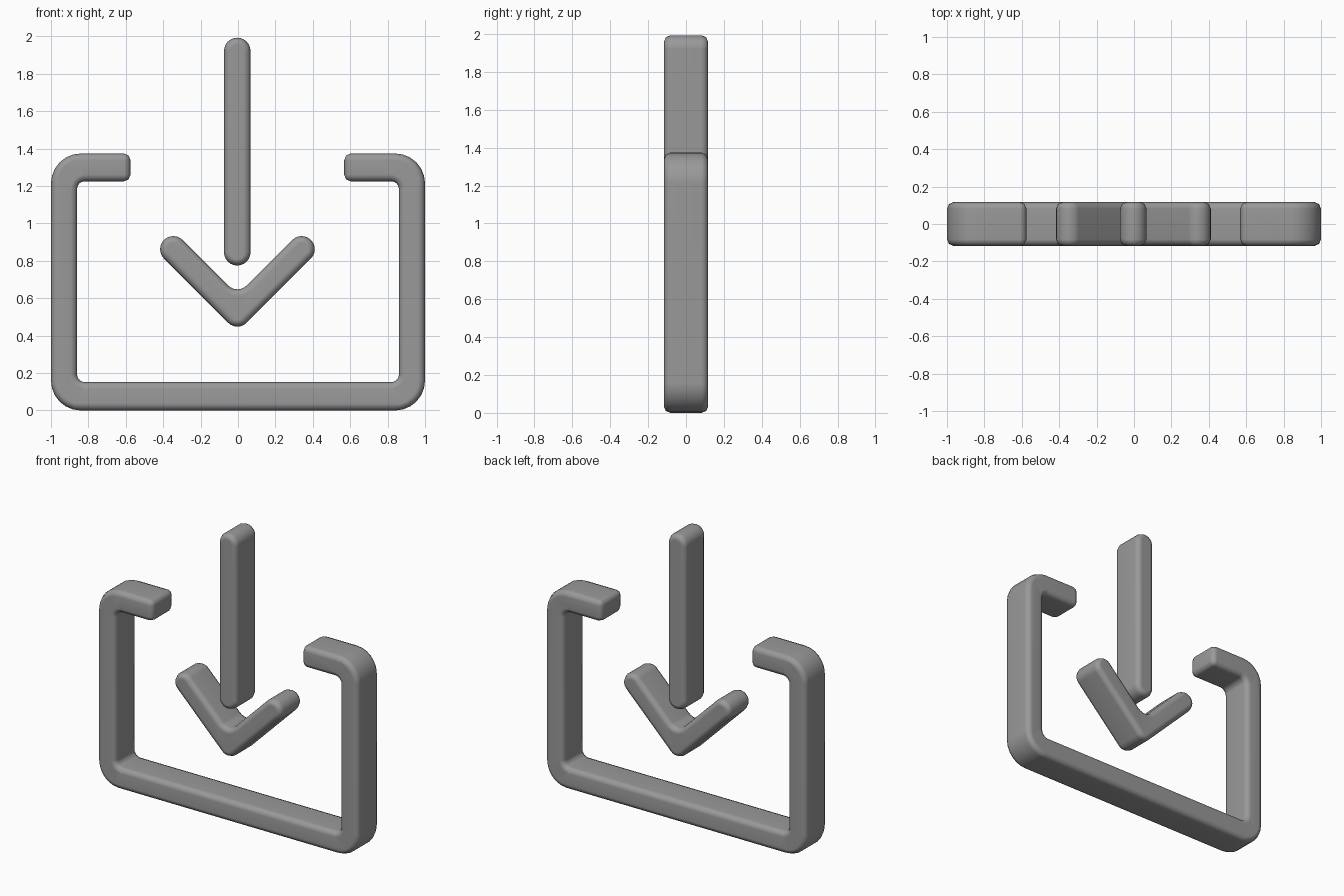
import bpy, bmesh, math
from mathutils import Vector

if "Cube" in bpy.data.objects:
    bpy.data.objects.remove(bpy.data.objects["Cube"])

DEPTH = 0.234
BEVEL = 0.035
SEG = 6

grey = bpy.data.materials.new("dark_grey")
grey.diffuse_color = (0.32, 0.32, 0.32, 1)
grey.use_nodes = True
grey.node_tree.nodes["Principled BSDF"].inputs["Base Color"].default_value = grey.diffuse_color


def rounded(corners):
    """Outline from (x, z, radius) corners; radius 0 keeps a sharp corner."""
    out = []
    n = len(corners)
    for i, (x, z, r) in enumerate(corners):
        p = Vector((x, z))
        if r == 0:
            out.append(p)
            continue
        a = (Vector(corners[i - 1][:2]) - p).normalized()
        b = (Vector(corners[(i + 1) % n][:2]) - p).normalized()
        half = a.angle(b) / 2
        centre = p + (a + b).normalized() * (r / math.sin(half))
        start = p + a * (r / math.tan(half)) - centre
        sweep = (p + b * (r / math.tan(half)) - centre).angle_signed(start)
        for k in range(SEG + 1):
            t = sweep * k / SEG
            c, s = math.cos(t), math.sin(t)
            out.append(centre + Vector((c * start.x - s * start.y,
                                        s * start.x + c * start.y)))
    # merge points that coincide where two arcs meet
    return [p for i, p in enumerate(out) if (p - out[i - 1]).length > 0.003]


def slab(name, outline, splits=()):
    """Extrude an x-z outline through the depth and soften its hard edges.
    splits: pairs of points whose nearest outline vertices cut the face
    into simple convex pieces."""
    bm = bmesh.new()
    verts = [bm.verts.new((p.x, -DEPTH / 2, p.y)) for p in outline]
    bm.faces.new(verts)

    def near(q):
        return min(verts, key=lambda v: (v.co.x - q[0]) ** 2 + (v.co.z - q[1]) ** 2)
    for a, b in splits:
        bmesh.ops.connect_verts(bm, verts=[near(a), near(b)])
    ext = bmesh.ops.extrude_face_region(bm, geom=bm.faces[:])
    moved = [g for g in ext["geom"] if isinstance(g, bmesh.types.BMVert)]
    bmesh.ops.translate(bm, vec=(0, DEPTH, 0), verts=moved)
    bmesh.ops.recalc_face_normals(bm, faces=bm.faces[:])
    hard = [e for e in bm.edges if e.calc_face_angle(0) > math.radians(60)]
    bmesh.ops.bevel(bm, geom=hard, offset=BEVEL, offset_type='OFFSET',
                    segments=2, profile=0.5, affect='EDGES', clamp_overlap=False)
    mesh = bpy.data.meshes.new(name)
    bm.to_mesh(mesh)
    bm.free()
    mesh.materials.append(grey)
    ob = bpy.data.objects.new(name, mesh)
    bpy.context.collection.objects.link(ob)
    bpy.ops.object.select_all(action='DESELECT')
    ob.select_set(True)
    bpy.context.view_layer.objects.active = ob
    bpy.ops.object.shade_smooth_by_angle(angle=math.radians(50))
    # keep the broad faces flat-looking
    ob.modifiers.new("weighted", 'WEIGHTED_NORMAL').keep_sharp = True


# Open tray frame with inward-turned ends, split at its mitred corners
R, r = 0.16, 0.04
top = 1.374
slab("tray_frame", rounded([
    (-1, 0, R), (1, 0, R), (1, top, R), (0.568, top, 0),
    (0.568, 1.225, 0), (0.86, 1.225, r), (0.86, 0.152, r), (-0.86, 0.152, r),
    (-0.86, 1.225, r), (-0.575, 1.225, 0), (-0.575, top, 0), (-1, top, R)]),
    [((s * 0.95, zo), (s * 0.85, zi)) for s in (-1, 1)
     for zo, zi in ((0.05, 0.162), (top - 0.05, 1.215))])

# Arrow shaft: bar with round ends
x0, x1 = -0.075, 0.067
e = (x1 - x0) / 2
slab("arrow_shaft", rounded([
    (x0, 0.775, e), (x1, 0.775, e), (x1, 1.993, e), (x0, 1.993, e)]))

# Arrow head: V with round arm ends and a rounded tip
cx, e = -0.003, 0.0705
d = e * math.sqrt(2)          # corner offset of a square arm end at 45 degrees
ax, az = 0.343, 0.862         # square end of the arm, on its centre line
slab("arrow_head", rounded([
    (cx, az - ax - d, 0.07),
    (cx + ax + d, az, e), (cx + ax, az + d, e),
    (cx, az - ax + d, 0.07),
    (cx - ax, az + d, e), (cx - ax - d, az, e)]),
    [((cx, 0.45), (cx, 0.645))])
